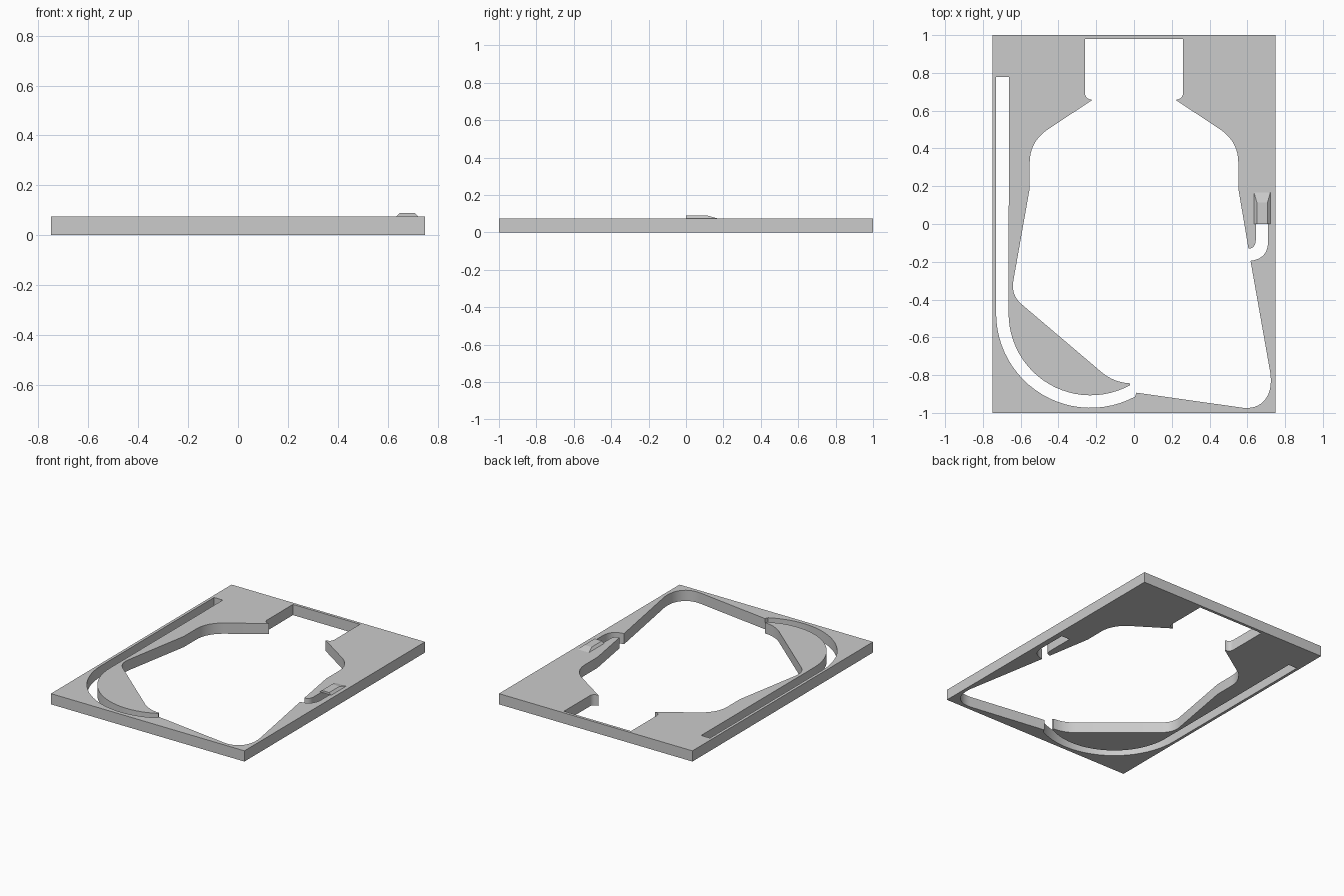
import bpy, bmesh
from math import cos, sin, radians
from mathutils import Vector

if "Cube" in bpy.data.objects:
    bpy.data.objects.remove(bpy.data.objects["Cube"])

H = 0.075  # plate thickness


def arc(cx, cy, r, a0, a1, n):
    """Points on a circle from angle a0 to a1 (degrees)."""
    return [(cx + r * cos(radians(a0 + (a1 - a0) * i / n)),
             cy + r * sin(radians(a0 + (a1 - a0) * i / n))) for i in range(n + 1)]


def bend(a, c, b, n=8):
    """Rounded corner from a to b with control point c."""
    a, b, c = Vector(a), Vector(b), Vector(c)
    return [tuple(a * (1 - t) ** 2 + c * 2 * t * (1 - t) + b * t * t)
            for t in (i / n for i in range(n + 1))]


def neck_side(s):
    """Neck and shoulder, top to bottom; s = 1 right, -1 left."""
    pts = [(0.26, 0.98)]
    pts += bend((0.26, 0.69), (0.255, 0.66), (0.22, 0.657), 5)
    pts += bend((0.45, 0.505), (0.55, 0.44), (0.552, 0.33), 10)
    pts += [(0.552, 0.19)]
    return [(s * x, y) for x, y in pts]


# Opening outline, clockwise from the right of the neck
hole = neck_side(1)
# hooked slot on the right
hole += bend((0.606, -0.13), (0.645, -0.13), (0.645, -0.08), 6)
hole += [(0.645, 0.115), (0.71, 0.115)]
hole += bend((0.71, -0.09), (0.71, -0.185), (0.617, -0.195), 8)
# lower right corner
hole += bend((0.722, -0.79), (0.735, -0.89), (0.685, -0.94), 6)
hole += bend((0.685, -0.94), (0.645, -0.98), (0.575, -0.973), 6)[1:]
# long J-shaped slot: outer wall, end, inner wall
hole += [(0.013, -0.893)]
hole += arc(-0.23, -0.473, 0.5, -62, -180, 24)
hole += [(-0.73, 0.778), (-0.662, 0.778)]
hole += arc(-0.23, -0.473, 0.434, -180, -61, 24)
# left lower wall
hole += bend((-0.024, -0.843), (-0.10, -0.84), (-0.165, -0.79), 6)
hole += bend((-0.595, -0.425), (-0.655, -0.375), (-0.637, -0.29), 8)
hole += neck_side(-1)[::-1]

border = [(-0.75, -1), (0.75, -1), (0.75, 1), (-0.75, 1)]

# Frame plate: filled outline with opening, extruded
curve = bpy.data.curves.new("frame_plate", 'CURVE')
curve.dimensions = '2D'
curve.fill_mode = 'BOTH'
curve.extrude = H / 2
for loop in (border, hole):
    sp = curve.splines.new('POLY')
    sp.points.add(len(loop) - 1)
    for p, (x, y) in zip(sp.points, loop):
        p.co = (x, y, 0, 1)
    sp.use_cyclic_u = True
plate = bpy.data.objects.new("frame_plate", curve)
plate.location.z = H / 2
bpy.context.collection.objects.link(plate)
bpy.context.view_layer.objects.active = plate
plate.select_set(True)
bpy.ops.object.convert(target='MESH')
plate = bpy.context.object
bm = bmesh.new()
bm.from_mesh(plate.data)
bmesh.ops.remove_doubles(bm, verts=bm.verts, dist=0.0005)
bmesh.ops.recalc_face_normals(bm, faces=bm.faces)
bm.to_mesh(plate.data)
bm.free()
bpy.ops.object.shade_smooth_by_angle(angle=radians(25))

# Bevelled bridge over the end of the hooked slot
bm = bmesh.new()
low = [bm.verts.new((x, y, H)) for x, y in
       ((0.635, 0), (0.722, 0), (0.722, 0.168), (0.635, 0.168))]
top = [bm.verts.new((x, y, 0.09)) for x, y in
       ((0.65, 0), (0.707, 0), (0.707, 0.115), (0.65, 0.115))]
bm.faces.new(low[::-1])
bm.faces.new(top)
for i in range(4):
    j = (i + 1) % 4
    bm.faces.new((low[i], low[j], top[j], top[i]))
bmesh.ops.recalc_face_normals(bm, faces=bm.faces)
mesh = bpy.data.meshes.new("slot_bridge")
bm.to_mesh(mesh)
bm.free()
bpy.context.collection.objects.link(bpy.data.objects.new("slot_bridge", mesh))
